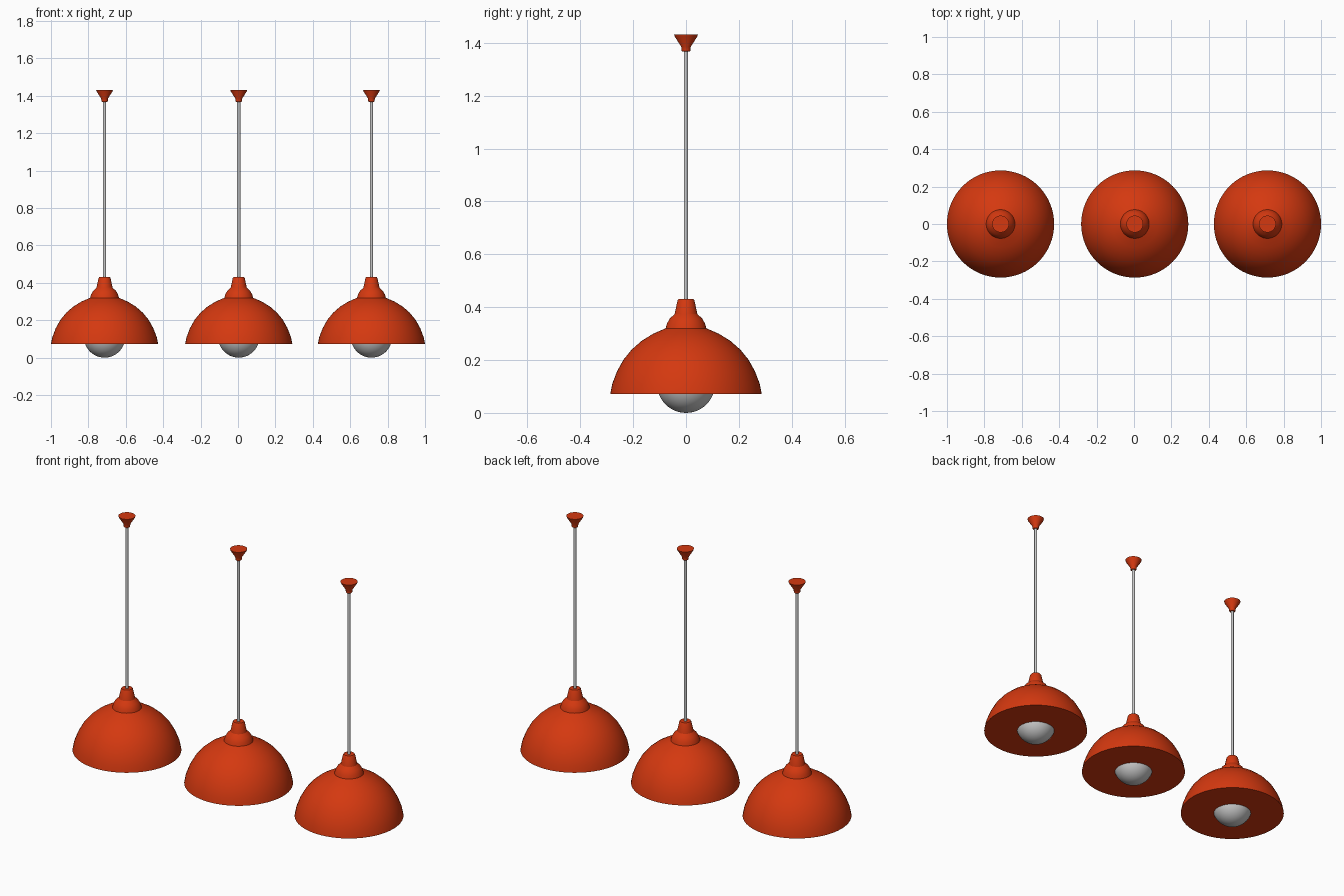
import bpy
import bmesh
import math

cube = bpy.data.objects.get("Cube")
if cube:
    bpy.data.objects.remove(cube, do_unlink=True)


def make_material(name, colour, roughness):
    mat = bpy.data.materials.new(name)
    mat.use_nodes = True
    mat.diffuse_color = colour
    bsdf = mat.node_tree.nodes["Principled BSDF"]
    bsdf.inputs["Base Color"].default_value = colour
    bsdf.inputs["Roughness"].default_value = roughness
    return mat


orange = make_material("orange enamel", (0.66, 0.04, 0.005, 1), 0.5)
grey = make_material("light grey", (0.58, 0.58, 0.58, 1), 0.5)


def lathe(name, profile, x, mat, segments=64):
    """Spin a bottom-to-top (radius, height) profile about a vertical axis."""
    bm = bmesh.new()
    verts = [bm.verts.new((r, 0, z)) for r, z in profile]
    edges = [bm.edges.new(pair) for pair in zip(verts, verts[1:])]
    bmesh.ops.spin(bm, geom=verts + edges, cent=(0, 0, 0), axis=(0, 0, 1),
                   angle=math.tau, steps=segments, use_duplicate=False)
    bmesh.ops.remove_doubles(bm, verts=bm.verts, dist=0.0001)
    bmesh.ops.recalc_face_normals(bm, faces=bm.faces)
    mesh = bpy.data.meshes.new(name)
    bm.to_mesh(mesh)
    bm.free()
    mesh.materials.append(mat)
    obj = bpy.data.objects.new(name, mesh)
    obj.location.x = x
    bpy.context.collection.objects.link(obj)
    bpy.ops.object.select_all(action="DESELECT")
    obj.select_set(True)
    bpy.context.view_layer.objects.active = obj
    bpy.ops.object.shade_smooth_by_angle(angle=math.radians(32))
    return obj


# Closed dome with a stepped collar and tapered neck
shade = [(0, 0.072), (0.2865, 0.072), (0.279, 0.11), (0.261, 0.157),
         (0.236, 0.202), (0.205, 0.24), (0.167, 0.273), (0.125, 0.299),
         (0.077, 0.32), (0.072, 0.338), (0.061, 0.357), (0.043, 0.374),
         (0.032, 0.425), (0.028, 0.431), (0, 0.431)]

# Thin hanging rod
rod = [(0, 0.42), (0.0085, 0.42), (0.0085, 1.38), (0, 1.38)]

# Flared ceiling mount
canopy = [(0, 1.367), (0.014, 1.367), (0.017, 1.371), (0.018, 1.385),
          (0.043, 1.424), (0.045, 1.431), (0, 1.431)]

# Round bulb, partly sunk into the underside
bulb_radius = 0.11
bulb = [(bulb_radius * math.sin(a), bulb_radius * (1 - math.cos(a)))
        for a in (math.pi * i / 24 for i in range(25))]

for side, x in (("right", -0.7135), ("middle", 0.004), ("left", 0.7135)):
    lathe(side + "_shade", shade, x, orange)
    lathe(side + "_rod", rod, x, grey, 24)
    lathe(side + "_ceiling_mount", canopy, x, orange, 48)
    lathe(side + "_bulb", bulb, x, grey, 48)
